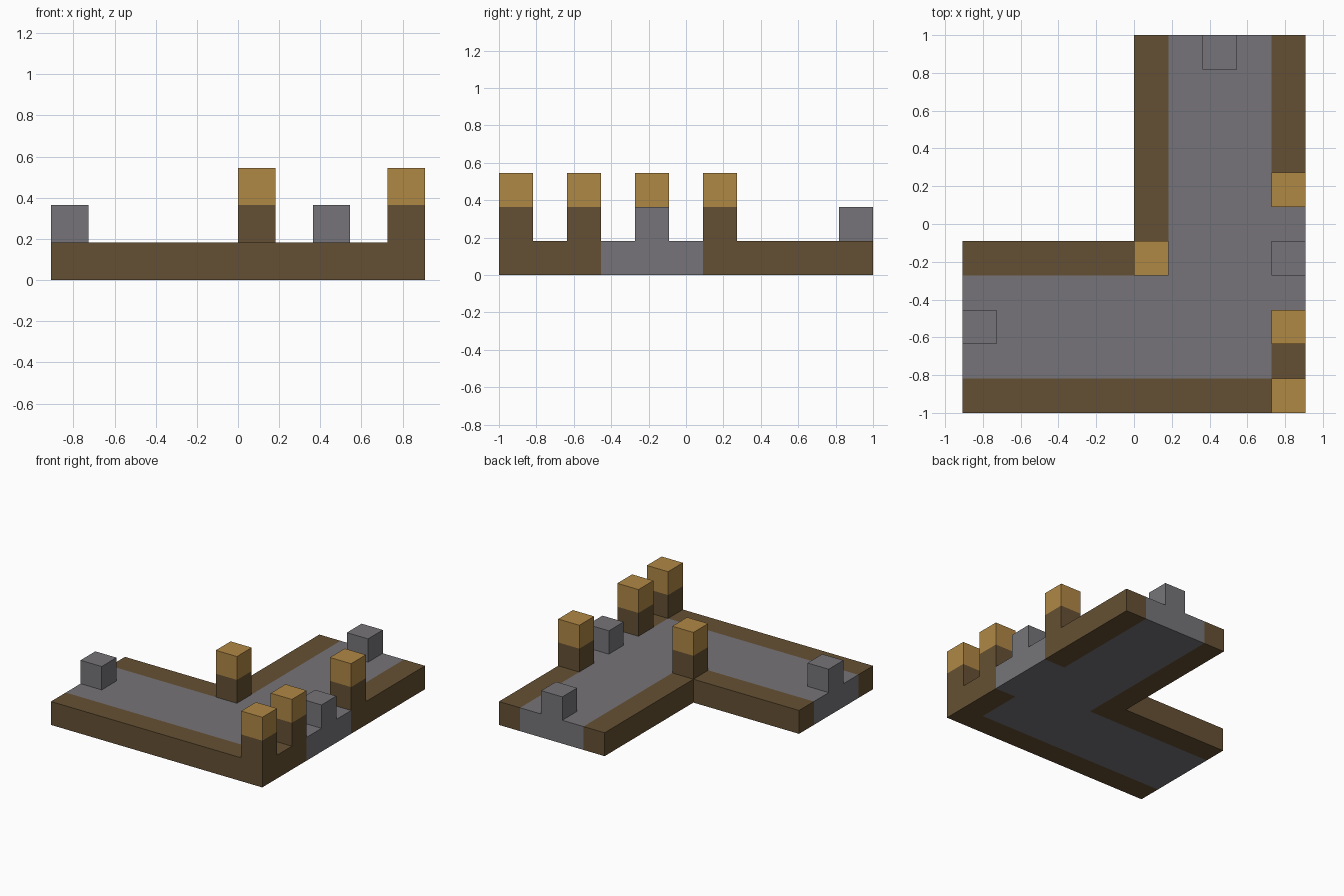
import bpy
import bmesh
from mathutils import Vector

cube = bpy.data.objects.get("Cube")
if cube:
    bpy.data.objects.remove(cube, do_unlink=True)

UNIT = 2 / 11
ORIGIN = Vector((-5, -5.5, 0))


def material(name, color):
    mat = bpy.data.materials.new(name)
    mat.use_nodes = True
    mat.diffuse_color = (*color, 1)
    mat.node_tree.nodes["Principled BSDF"].inputs["Base Color"].default_value = (*color, 1)
    return mat


stone = material("grey stone", (0.18, 0.175, 0.188))
dark_wood = material("dark wood", (0.13, 0.081, 0.033))
light_wood = material("light wood", (0.434, 0.246, 0.06))


def block(x0, x1, y0, y1, z=0):
    """Grid cells of a one-unit-high slab."""
    return {(x, y, z) for x in range(x0, x1) for y in range(y0, y1)}


# Floor: two arms meeting in a corner, with a doorway on the +x side
parts = {
    "floor": (stone, block(0, 9, 1, 4) | block(6, 9, 4, 11) | block(9, 10, 3, 6)),
    "front_wall": (dark_wood, block(0, 10, 0, 1) | block(9, 10, 1, 3)),
    "left_wall": (dark_wood, block(9, 10, 6, 11)),
    "inner_wall": (dark_wood, block(0, 6, 4, 5) | block(5, 6, 5, 11)),
}

# Marker stones at the three open ends
for name, x, y in (("right", 0, 2), ("left", 9, 4), ("back", 7, 10)):
    parts[name + "_stone"] = (stone, {(x, y, 1)})

# Posts with light caps
for name, x, y in (("front_corner", 9, 0), ("door_front", 9, 2),
                   ("door_back", 9, 6), ("inner_corner", 5, 4)):
    parts[name + "_post"] = (dark_wood, {(x, y, 1)})
    parts[name + "_cap"] = (light_wood, {(x, y, 2)})

occupied = set().union(*(cells for _, cells in parts.values()))


def build(name, mat, cells):
    """Skin only the exposed sides of the cells, then merge flat areas."""
    bm = bmesh.new()
    for cell in sorted(cells):
        center = Vector(cell) + Vector((0.5, 0.5, 0.5))
        for axis in range(3):
            for sign in (-1, 1):
                n = Vector((0, 0, 0))
                n[axis] = sign
                if tuple(int(c + d) for c, d in zip(cell, n)) in occupied:
                    continue
                u = Vector((0, 0, 0))
                u[(axis + 1) % 3] = 1
                v = n.cross(u)
                corners = [center + (n + a * u + b * v) / 2
                           for a, b in ((-1, -1), (1, -1), (1, 1), (-1, 1))]
                bm.faces.new([bm.verts.new((p + ORIGIN) * UNIT) for p in corners])
    bmesh.ops.remove_doubles(bm, verts=bm.verts, dist=0.001)
    bmesh.ops.dissolve_limit(bm, angle_limit=0.01, verts=bm.verts, edges=bm.edges)
    mesh = bpy.data.meshes.new(name)
    bm.to_mesh(mesh)
    bm.free()
    mesh.materials.append(mat)
    bpy.context.collection.objects.link(bpy.data.objects.new(name, mesh))


for part_name, (mat, cells) in parts.items():
    build(part_name, mat, cells)
